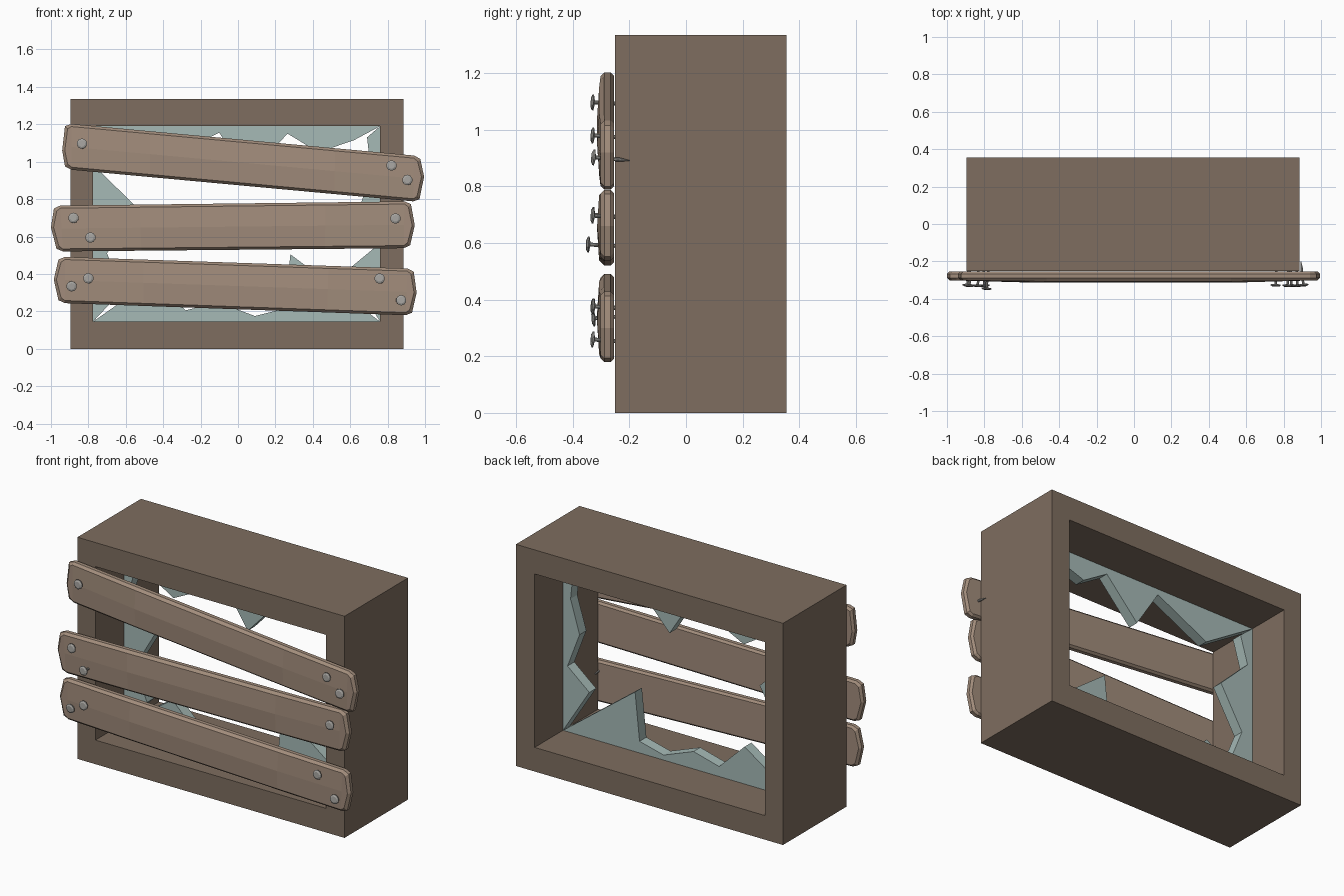
import bpy, bmesh
from mathutils import Vector

if "Cube" in bpy.data.objects:
    bpy.data.objects.remove(bpy.data.objects["Cube"])


def material(name, rgb):
    m = bpy.data.materials.new(name)
    m.diffuse_color = (*rgb, 1)
    m.use_nodes = True
    m.node_tree.nodes["Principled BSDF"].inputs["Base Color"].default_value = m.diffuse_color
    return m


FRAME = material("dark_wood", (0.21, 0.155, 0.115))
PLANK = material("light_wood", (0.36, 0.265, 0.20))
GLASS = material("pale_glass", (0.38, 0.49, 0.47))
METAL = material("nail_metal", (0.38, 0.37, 0.35))


def finish(bm, name, mat):
    bmesh.ops.recalc_face_normals(bm, faces=bm.faces)
    me = bpy.data.meshes.new(name)
    bm.to_mesh(me)
    bm.free()
    ob = bpy.data.objects.new(name, me)
    bpy.context.collection.objects.link(ob)
    me.materials.append(mat)
    return ob


# Window frame: four-cornered ring with depth
X0, X1, Z1 = -0.895, 0.885, 1.335
IX0, IX1, IZ0, IZ1 = -0.775, 0.76, 0.145, 1.19
bm = bmesh.new()
rings = []
for a, b, c, d, y in ((X0, X1, 0, Z1, -0.25), (IX0, IX1, IZ0, IZ1, -0.25),
                      (IX0, IX1, IZ0, IZ1, 0.355), (X0, X1, 0, Z1, 0.355)):
    rings.append([bm.verts.new((x, y, z)) for x, z in ((a, c), (b, c), (b, d), (a, d))])
for i in range(4):
    r, s = rings[i], rings[(i + 1) % 4]
    for j in range(4):
        k = (j + 1) % 4
        bm.faces.new((r[j], r[k], s[k], s[j]))
finish(bm, "window_frame", FRAME)


# Broken glass: one jagged strip along each side of the opening
def glass(name, pts, y0=0.02, y1=0.085):
    bm = bmesh.new()
    f = bm.faces.new([bm.verts.new((x, y0, z)) for x, z in pts])
    ext = bmesh.ops.extrude_face_region(bm, geom=[f], use_keep_orig=True)
    moved = [v for v in ext["geom"] if isinstance(v, bmesh.types.BMVert)]
    bmesh.ops.translate(bm, verts=moved, vec=(0, y1 - y0, 0))
    bmesh.ops.recalc_face_normals(bm, faces=bm.faces)
    bmesh.ops.triangulate(bm, faces=[f for f in bm.faces if len(f.verts) > 4])
    finish(bm, name, GLASS)


glass("glass_top", [(IX0, IZ1), (-0.445, 0.985), (-0.10, 1.155), (0.05, 0.92),
                    (0.265, 1.15), (0.43, 1.05), (0.62, 1.115), (IX1, IZ1)])
glass("glass_bottom", [(IX0, IZ0), (-0.59, 0.275), (-0.45, 0.37), (-0.28, 0.205), (-0.11, 0.25),
                       (0.09, 0.175), (0.25, 0.215), (0.28, 0.505), (IX1, IZ0)])
glass("glass_left", [(IX0, IZ1), (-0.69, 1.12), (-0.74, 0.95), (-0.55, 0.765),
                     (-0.70, 0.51), (-0.62, 0.31), (IX0, IZ0)])
glass("glass_right", [(IX1, IZ1), (0.69, 1.13), (0.71, 0.95), (0.65, 0.75),
                      (0.73, 0.54), (0.585, 0.42), (IX1, IZ0)])


# Planks: chamfered boards with pointed ends and a slight bulge in front
def plank(name, tl, ml, bl, tr, mr, br):
    def mix(a, b, t):
        return Vector(a).lerp(Vector(b), t)
    stations = (0, 0.018, 0.24, 0.76, 0.982, 1)
    # rows of (x, z): the corners of each end are nipped off
    rows = []
    for t in stations:
        top, mid, bot = mix(tl, tr, t), mix(ml, mr, t), mix(bl, br, t)
        if t in (0, 1):
            top, bot = top.lerp(bot, 0.06), bot.lerp(top, 0.06)
        else:
            mid = (top + bot) / 2
        rows.append((top, mid, bot))
    centre = (Vector(ml) + Vector(mr)) / 2
    bm = bmesh.new()

    def layer(y, inset, bulge):
        out = []
        for i, (top, mid, bot) in enumerate(rows):
            sx = Vector((0, 0))
            if i in (0, 5):
                sx = Vector((inset if i == 0 else -inset, 0))
            dn = (bot - top).normalized() * inset
            b = bulge if i in (2, 3) else 0
            out.append([bm.verts.new((p.x, yy, p.y)) for p, yy in
                        ((top + dn + sx, y - b * 0.4), (mid + sx, y - b), (bot - dn + sx, y - b * 0.4))])
        return out

    def rim(L):
        return [r[0] for r in L] + [L[5][1]] + [r[2] for r in L[::-1]] + [L[0][1]]

    layers = [layer(-0.254, 0.012, 0), layer(-0.266, 0, 0),
              layer(-0.288, 0, 0.004), layer(-0.302, 0.014, 0.012)]
    for L in (layers[0], layers[3]):
        for i in range(5):
            for j in range(2):
                bm.faces.new((L[i][j], L[i + 1][j], L[i + 1][j + 1], L[i][j + 1]))
    for A, B in zip(layers, layers[1:]):
        a, b = rim(A), rim(B)
        for i in range(len(a)):
            k = (i + 1) % len(a)
            bm.faces.new((a[i], a[k], b[k], b[i]))
    bmesh.ops.delete(bm, geom=[v for v in bm.verts if not v.link_faces], context='VERTS')
    finish(bm, name, PLANK)


plank("top_plank", (-0.925, 1.205), (-0.94, 1.06), (-0.925, 0.96),
      (0.975, 1.03), (0.995, 0.92), (0.97, 0.785))
plank("middle_plank", (-0.985, 0.765), (-1.0, 0.65), (-0.97, 0.52),
      (0.925, 0.788), (0.945, 0.66), (0.92, 0.538))
plank("bottom_plank", (-0.96, 0.492), (-0.985, 0.37), (-0.96, 0.245),
      (0.94, 0.428), (0.955, 0.30), (0.93, 0.178))


# Nails: lathed head, shaft and point, slightly tilted
def nail(name, x, z, y, aim):
    prof = ((0.018, 0), (0.028, 0.005), (0.028, 0.010), (0.007, 0.014), (0.007, 0.10), (0.001, 0.135))
    bm = bmesh.new()
    rings = []
    for r, d in prof:
        c = bmesh.ops.create_circle(bm, segments=10, radius=r)["verts"]
        bmesh.ops.translate(bm, verts=c, vec=(0, 0, d))
        rings.append(c)
    for a, b in zip(rings, rings[1:]):
        for i in range(10):
            k = (i + 1) % 10
            bm.faces.new((a[i], a[k], b[k], b[i]))
    bm.faces.new(rings[0])
    bm.faces.new(rings[-1])
    ob = finish(bm, name, METAL)
    ob.rotation_euler = Vector((aim[0], 1, aim[1])).to_track_quat('Z', 'Y').to_euler()
    ob.location = (x, y, z)


NAILS = ((-0.835, 1.097, -0.336, 0.04, -0.05), (0.82, 0.98, -0.336, 0.05, -0.06),
         (0.906, 0.903, -0.333, -0.1, -0.09), (-0.88, 0.70, -0.336, 0.03, -0.08),
         (-0.79, 0.595, -0.352, 0.1, -0.05), (0.842, 0.697, -0.336, -0.04, -0.06),
         (-0.89, 0.333, -0.333, 0.05, 0.08), (-0.80, 0.377, -0.336, -0.04, -0.05),
         (0.757, 0.376, -0.334, 0.05, -0.06), (0.873, 0.26, -0.336, -0.05, -0.08))
for i, (x, z, y, ax, az) in enumerate(NAILS):
    nail(f"nail_{i + 1}", x, z, y, (ax, az))
